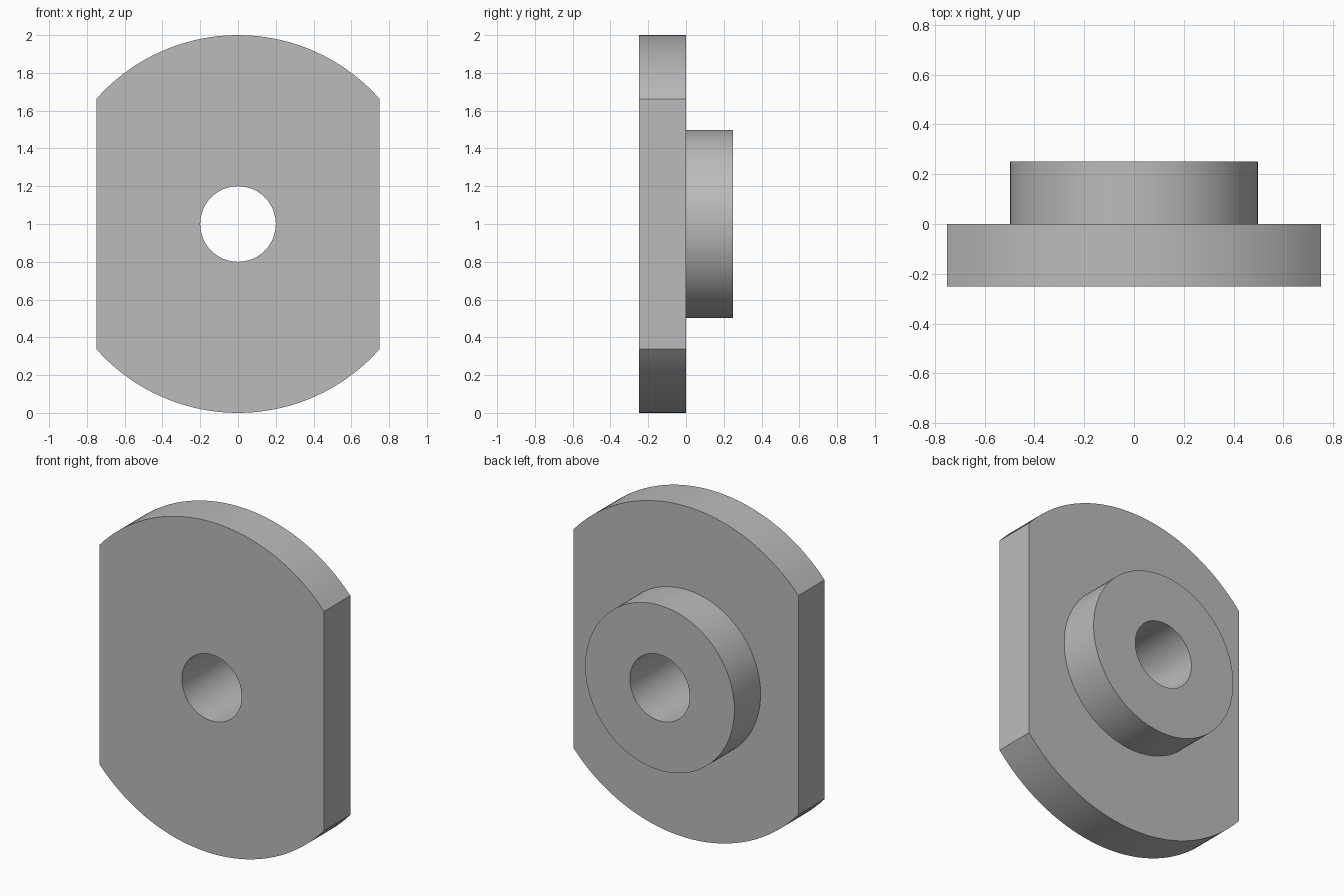
import bpy
import bmesh
from math import acos, cos, sin, pi, radians

cube = bpy.data.objects.get("Cube")
if cube:
    bpy.data.objects.remove(cube, do_unlink=True)

RADIUS, HALF_WIDTH = 1.0, 0.75
BOSS_RADIUS, HOLE_RADIUS = 0.498, 0.2
FRONT, STEP, BACK = -0.25, 0.0, 0.25
CENTRE_Z = 1.0

grey = bpy.data.materials.new("grey metal")
grey.use_nodes = True
colour = (0.5, 0.5, 0.5, 1)
grey.diffuse_color = colour
grey.node_tree.nodes["Principled BSDF"].inputs["Base Color"].default_value = colour

# Shared angles, with one exactly at each corner of the two flats
corner = acos(HALF_WIDTH / RADIUS)
angles = []
for start, end, steps in ((-corner, corner, 28), (corner, pi - corner, 36),
                          (pi - corner, pi + corner, 28),
                          (pi + corner, 2 * pi - corner, 36)):
    angles += [start + (end - start) * i / steps for i in range(steps)]


def plate_radius(a):
    """Disc outline trimmed by a flat on each side."""
    return min(RADIUS, HALF_WIDTH / max(abs(cos(a)), 0.001))


def boss_radius(a):
    return BOSS_RADIUS


def hole_radius(a):
    return HOLE_RADIUS


# Closed chain of rings: plate rim, step, boss wall, through hole
bm = bmesh.new()
rings = []
for radius, y in ((plate_radius, FRONT), (plate_radius, STEP),
                  (boss_radius, STEP), (boss_radius, BACK),
                  (hole_radius, BACK), (hole_radius, FRONT)):
    rings.append([bm.verts.new((radius(a) * cos(a), y, CENTRE_Z + radius(a) * sin(a)))
                  for a in angles])
for ring, following in zip(rings, rings[1:] + rings[:1]):
    for i in range(len(angles)):
        j = (i + 1) % len(angles)
        bm.faces.new((ring[i], ring[j], following[j], following[i]))
bmesh.ops.recalc_face_normals(bm, faces=bm.faces)

mesh = bpy.data.meshes.new("flanged_bushing")
bm.to_mesh(mesh)
bm.free()
mesh.materials.append(grey)
bushing = bpy.data.objects.new("flanged_bushing", mesh)
bpy.context.collection.objects.link(bushing)

# Smooth round walls, crisp edges
bpy.ops.object.select_all(action="DESELECT")
bushing.select_set(True)
bpy.context.view_layer.objects.active = bushing
bpy.ops.object.shade_smooth_by_angle(angle=radians(30))
